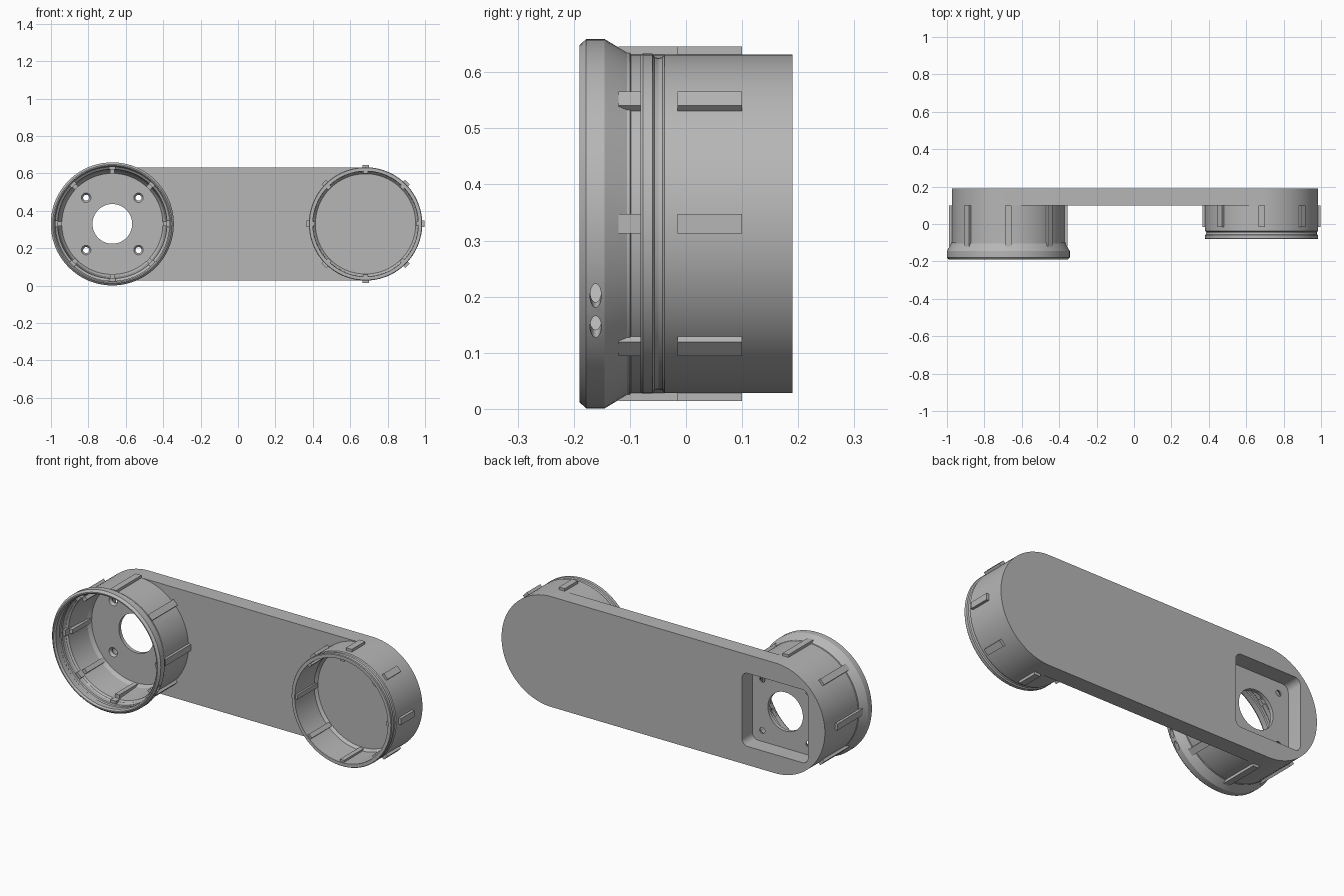
import bpy, bmesh
from math import sin, cos, pi, radians
from mathutils import Matrix, Vector

cube = bpy.data.objects.get("Cube")
if cube:
    bpy.data.objects.remove(cube, do_unlink=True)

grey = bpy.data.materials.new("plain grey")
grey.use_nodes = True
grey.diffuse_color = (0.47, 0.47, 0.47, 1)
grey.node_tree.nodes["Principled BSDF"].inputs["Base Color"].default_value = grey.diffuse_color

Z = 0.33                                  # height of both cup axes
HUB = Vector((-0.672, 0, Z))              # socket cup axis
END = Vector((0.682, 0, Z))               # plug cup axis
R = 0.302                                 # arm and cup radius


def finish(bm, name, place=None):
    bmesh.ops.recalc_face_normals(bm, faces=bm.faces)
    mesh = bpy.data.meshes.new(name)
    bm.to_mesh(mesh)
    bm.free()
    ob = bpy.data.objects.new(name, mesh)
    bpy.context.collection.objects.link(ob)
    mesh.materials.append(grey)
    if place is not None:
        ob.location = place
    return ob


def lathe(name, profile, place, steps=96):
    """Revolve a closed (radius, y) profile around the y axis."""
    bm = bmesh.new()
    verts = [bm.verts.new((r, y, 0)) for r, y in profile]
    edges = [bm.edges.new((v, verts[i - 1])) for i, v in enumerate(verts)]
    bmesh.ops.spin(bm, geom=verts + edges, cent=(0, 0, 0), axis=(0, 1, 0),
                   angle=2 * pi, steps=steps, use_merge=True)
    bmesh.ops.remove_doubles(bm, verts=bm.verts, dist=1e-5)
    return finish(bm, name, place)


def prism(name, outline, y0, y1):
    """Extrude an (x, z) outline along y."""
    bm = bmesh.new()
    face = bm.faces.new([bm.verts.new((x, y0, z)) for x, z in outline])
    ext = bmesh.ops.extrude_face_region(bm, geom=[face])["geom"]
    moved = [v for v in ext if isinstance(v, bmesh.types.BMVert)]
    bmesh.ops.translate(bm, verts=moved, vec=(0, y1 - y0, 0))
    return finish(bm, name)


def arc(cx, cz, r, start, end, n):
    return [(cx + r * cos(radians(start + (end - start) * i / n)),
             cz + r * sin(radians(start + (end - start) * i / n))) for i in range(n + 1)]


def cone(bm, r1, r2, depth, matrix):
    bmesh.ops.create_cone(bm, cap_ends=True, segments=32, radius1=r1, radius2=r2,
                          depth=depth, matrix=matrix)


def cut(target, cutter):
    mod = target.modifiers.new("cut", "BOOLEAN")
    mod.operation = "DIFFERENCE"
    mod.solver = "EXACT"
    mod.object = cutter
    bpy.context.view_layer.objects.active = target
    bpy.ops.object.modifier_apply(modifier=mod.name)
    bpy.data.objects.remove(cutter, do_unlink=True)


def ribs(name, place, r0, r1, y0, y1, width):
    """Eight evenly spaced blocks standing between two radii."""
    bm = bmesh.new()
    for i in range(8):
        m = (Matrix.Rotation(i * pi / 4, 4, "Y")
             @ Matrix.Translation(((r0 + r1) / 2, (y0 + y1) / 2, 0))
             @ Matrix.Diagonal((r1 - r0, y1 - y0, width, 1)))
        bmesh.ops.create_cube(bm, size=1, matrix=m)
    return finish(bm, name, place)


# Arm: rounded bar with a square pocket behind the socket cup
arm = prism("arm", arc(END.x, Z, R, -90, 90, 48) + arc(HUB.x, Z, R, 90, 270, 48), 0.1, 0.19)
half, corner = 0.2, 0.035
outline = []
for k, (sx, sz) in enumerate([(1, 1), (-1, 1), (-1, -1), (1, -1)]):
    outline += arc(HUB.x + sx * (half - corner), Z + sz * (half - corner),
                   corner, 90 * k, 90 * k + 90, 8)
cut(arm, prism("pocket_cutter", outline, 0.05, 0.25))

# Socket cup: flared mouth, stepped bore, floor with a central hole
socket = lathe("socket_cup", [
    (R, 0.1), (R, -0.1), (0.329, -0.145), (0.329, -0.178), (0.318, -0.19),
    (0.312, -0.19), (0.305, -0.18), (0.305, -0.15), (0.309, -0.145), (0.309, -0.13),
    (0.305, -0.125), (0.305, -0.1), (0.292, -0.09), (0.282, 0.06), (0.27, 0.08),
    (0.106, 0.08), (0.106, 0.1)], HUB)

# Countersunk screw holes in the floor
bm = bmesh.new()
turn = Matrix.Rotation(-pi / 2, 4, "X")
for sx in (-1, 1):
    for sz in (-1, 1):
        spot = Matrix.Translation((sx * 0.14, 0.09, sz * 0.14))
        cone(bm, 0.034, 0.014, 0.028, spot @ Matrix.Translation((0, -0.008, 0)) @ turn)
screw_cutter = finish(bm, "screw_cutter", HUB)
cut(socket, screw_cutter)
bm = bmesh.new()
for sx in (-1, 1):
    for sz in (-1, 1):
        cone(bm, 0.016, 0.016, 0.1, Matrix.Translation((sx * 0.14, 0.09, sz * 0.14)) @ turn)
cut(socket, finish(bm, "screw_shaft_cutter", HUB))

# Two oval slots through the flared rim
bm = bmesh.new()
for angle in (23, 34):
    cone(bm, 1, 1, 1, Matrix.Rotation(radians(angle), 4, "Y")
         @ Matrix.Translation((0.32, -0.161, 0)) @ Matrix.Rotation(pi / 2, 4, "Y")
         @ Matrix.Diagonal((0.023, 0.01, 0.07, 1)))
cut(socket, finish(bm, "slot_cutter", HUB))

# Plug cup: plain ring with a rounded snap groove near its mouth
plug = lathe("plug_cup", [
    (R, 0.1), (R, -0.038), (0.297, -0.042), (0.295, -0.049), (0.297, -0.056),
    (0.303, -0.06), (0.303, -0.077), (0.3, -0.081), (0.282, -0.081),
    (0.28, 0.085), (0.268, 0.1)], END)

# Grip ribs outside and guide ribs inside both cups
ribs("socket_outer_ribs", HUB, 0.29, 0.316, -0.12, 0.1, 0.035)
ribs("plug_outer_ribs", END, 0.29, 0.316, -0.015, 0.1, 0.035)
ribs("socket_inner_ribs", HUB, 0.27, 0.295, -0.085, 0.08, 0.025)
ribs("plug_inner_ribs", END, 0.27, 0.29, -0.075, 0.1, 0.025)

# Smooth the round walls, keep the edges sharp
bpy.ops.object.select_all(action="DESELECT")
for ob in (arm, socket, plug):
    ob.select_set(True)
bpy.context.view_layer.objects.active = arm
bpy.ops.object.shade_smooth_by_angle(angle=radians(25))
